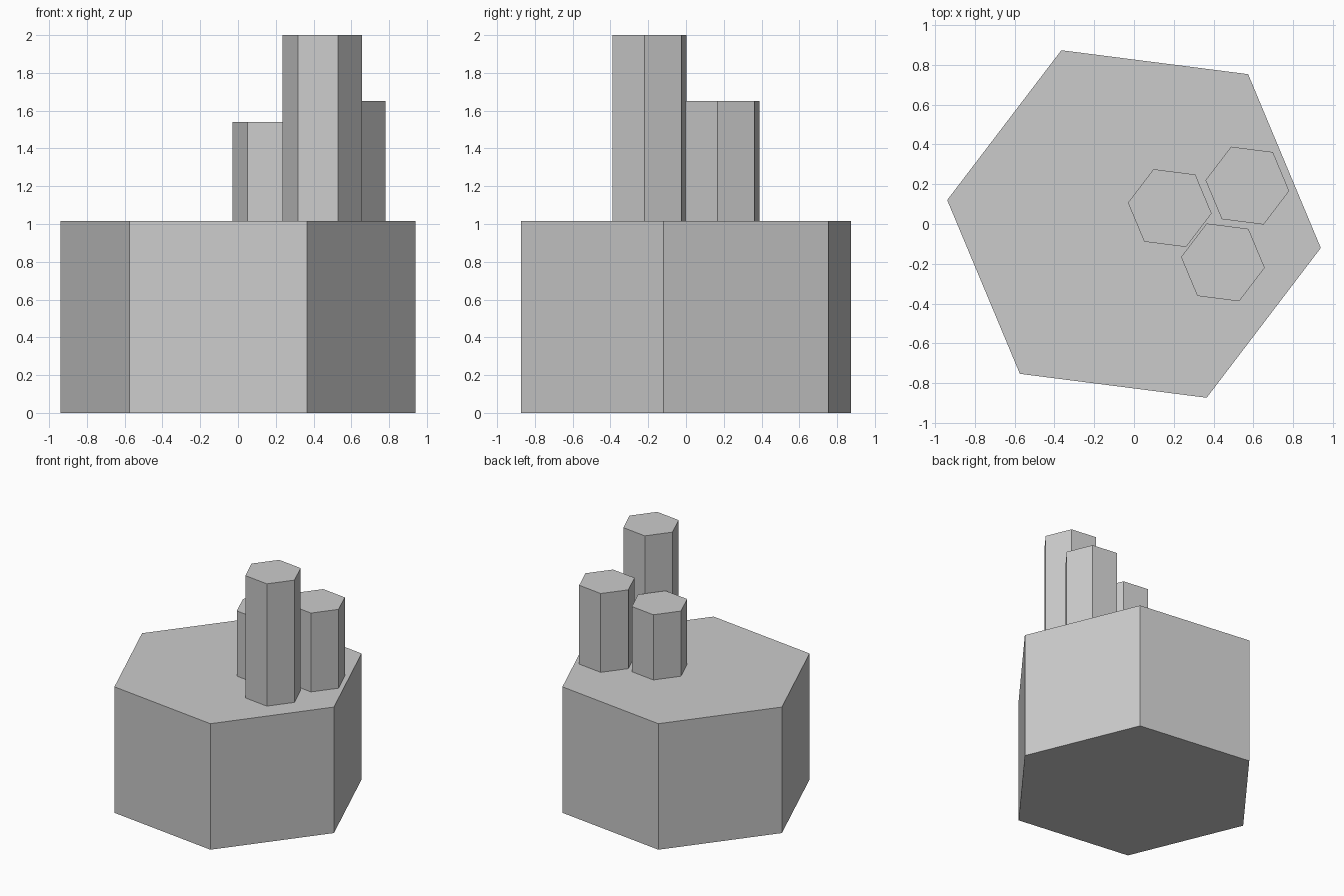
import bpy
import math

if "Cube" in bpy.data.objects:
    bpy.data.objects.remove(bpy.data.objects["Cube"])

TURN = math.radians(-7.3)   # direction of each prism's first corner
BASE_TOP = 1.015


def hex_prism(name, x, y, radius, z0, z1):
    # Six-sided flat-faced prism; Blender's first corner points along +y
    bpy.ops.mesh.primitive_cylinder_add(
        vertices=6, radius=radius, depth=z1 - z0,
        location=(x, y, (z0 + z1) / 2),
        rotation=(0, 0, TURN - math.pi / 2))
    obj = bpy.context.object
    obj.name = name
    return obj


# Wide hexagonal base
hex_prism("base", 0, 0, 0.947, 0, BASE_TOP)

# Three small columns standing on the base
columns = [
    ("short_column", 0.18, 0.08, 1.54),
    ("middle_column", 0.57, 0.193, 1.65),
    ("tall_column", 0.447, -0.193, 2.0),
]
for name, x, y, top in columns:
    hex_prism(name, x, y, 0.212, BASE_TOP, top)
